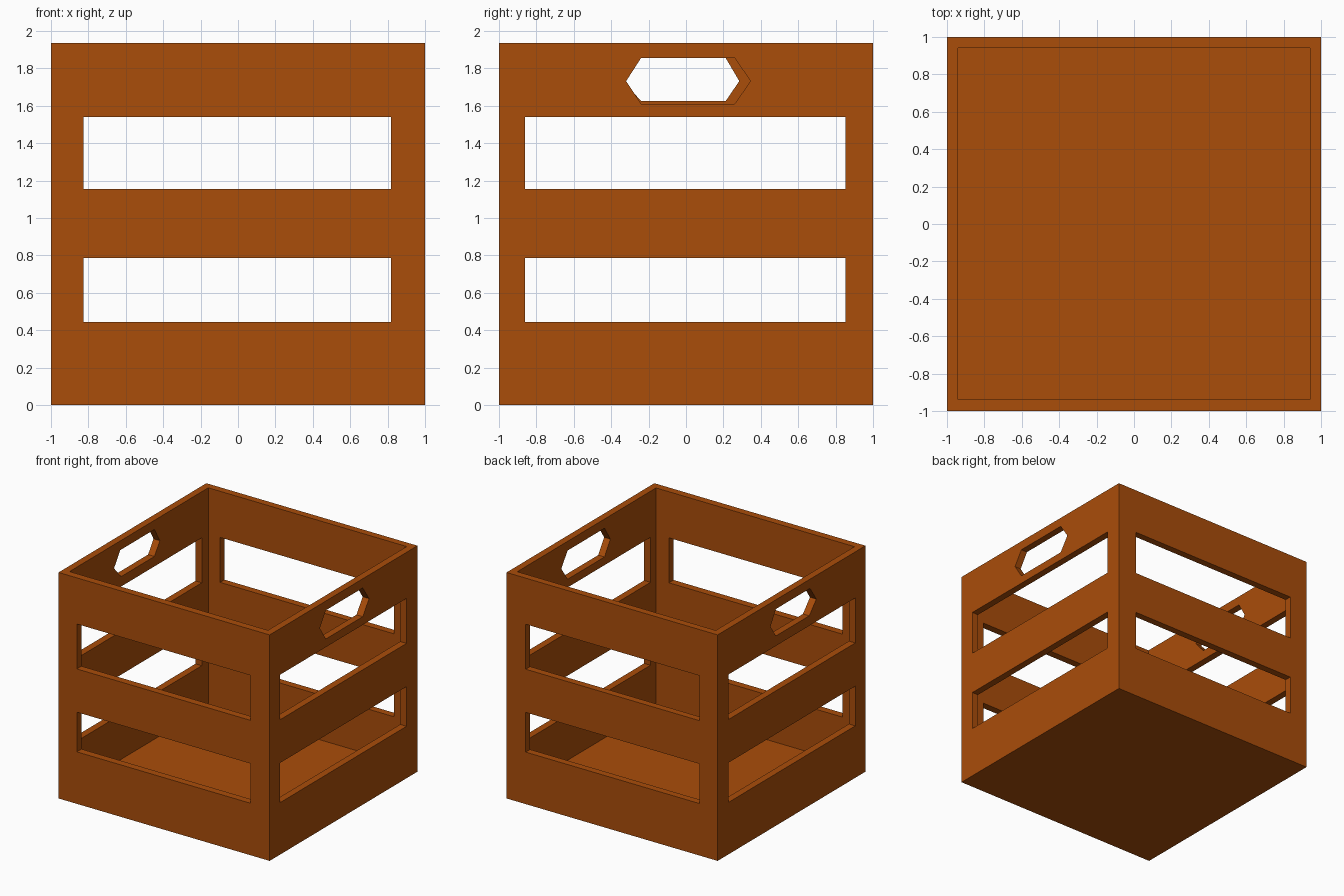
import bpy, bmesh

if "Cube" in bpy.data.objects:
    bpy.data.objects.remove(bpy.data.objects["Cube"])

wood = bpy.data.materials.new("orange brown")
wood.diffuse_color = (0.40, 0.074, 0.003, 1)
wood.use_nodes = True
wood.node_tree.nodes["Principled BSDF"].inputs["Base Color"].default_value = wood.diffuse_color


def prism(name, profile, axis, a, b):
    """Extrude a 2D profile from a to b along x (profile y,z) or y (profile x,z)."""
    bm = bmesh.new()
    place = (lambda p, t: (t, p[0], p[1])) if axis == "x" else (lambda p, t: (p[0], t, p[1]))
    lo = [bm.verts.new(place(p, a)) for p in profile]
    hi = [bm.verts.new(place(p, b)) for p in profile]
    bm.faces.new(lo)
    bm.faces.new(hi[::-1])
    n = len(profile)
    for i in range(n):
        j = (i + 1) % n
        bm.faces.new((lo[i], hi[i], hi[j], lo[j]))
    bmesh.ops.recalc_face_normals(bm, faces=bm.faces)
    me = bpy.data.meshes.new(name)
    bm.to_mesh(me)
    bm.free()
    ob = bpy.data.objects.new(name, me)
    me.materials.append(wood)
    bpy.context.collection.objects.link(ob)
    return ob


def rect(u0, u1, z0, z1):
    return [(u0, z0), (u1, z0), (u1, z1), (u0, z1)]


# Solid crate block
crate = prism("crate", rect(-1, 1, 0, 1.935), "y", -1, 1)

# Hollow inside, leaving walls and floor
cutters = [prism("hollow_cutter", rect(-0.94, 0.94, 0.06, 2.5), "y", -0.937, 0.94)]

# Two rows of slots through opposite walls
for z0, z1 in ((0.445, 0.785), (1.155, 1.54)):
    cutters.append(prism("front_slot_cutter", rect(-0.827, 0.818, z0, z1), "y", -1.2, 1.2))
    cutters.append(prism("side_slot_cutter", rect(-0.862, 0.852, z0, z1), "x", -1.2, 1.2))

# Six-sided hand holes in the side walls
right_hole = [(-0.32, 1.732), (-0.24, 1.61), (0.26, 1.61),
              (0.345, 1.732), (0.26, 1.856), (-0.24, 1.856)]
left_hole = [(-0.335, 1.732), (-0.24, 1.625), (0.212, 1.625),
             (0.285, 1.732), (0.212, 1.856), (-0.25, 1.856)]
cutters.append(prism("right_handle_cutter", right_hole, "x", 0.8, 1.2))
cutters.append(prism("left_handle_cutter", left_hole, "x", -1.2, -0.8))

# Cut everything, bake the result, remove the cutters
for c in cutters:
    c.hide_render = True
    m = crate.modifiers.new("cut", "BOOLEAN")
    m.operation = "DIFFERENCE"
    m.solver = "EXACT"
    m.object = c
dg = bpy.context.evaluated_depsgraph_get()
baked = bpy.data.meshes.new_from_object(crate.evaluated_get(dg))
crate.modifiers.clear()
crate.data = baked
baked.materials.clear()
baked.materials.append(wood)
for p in baked.polygons:
    p.material_index = 0
for c in cutters:
    bpy.data.objects.remove(c)
